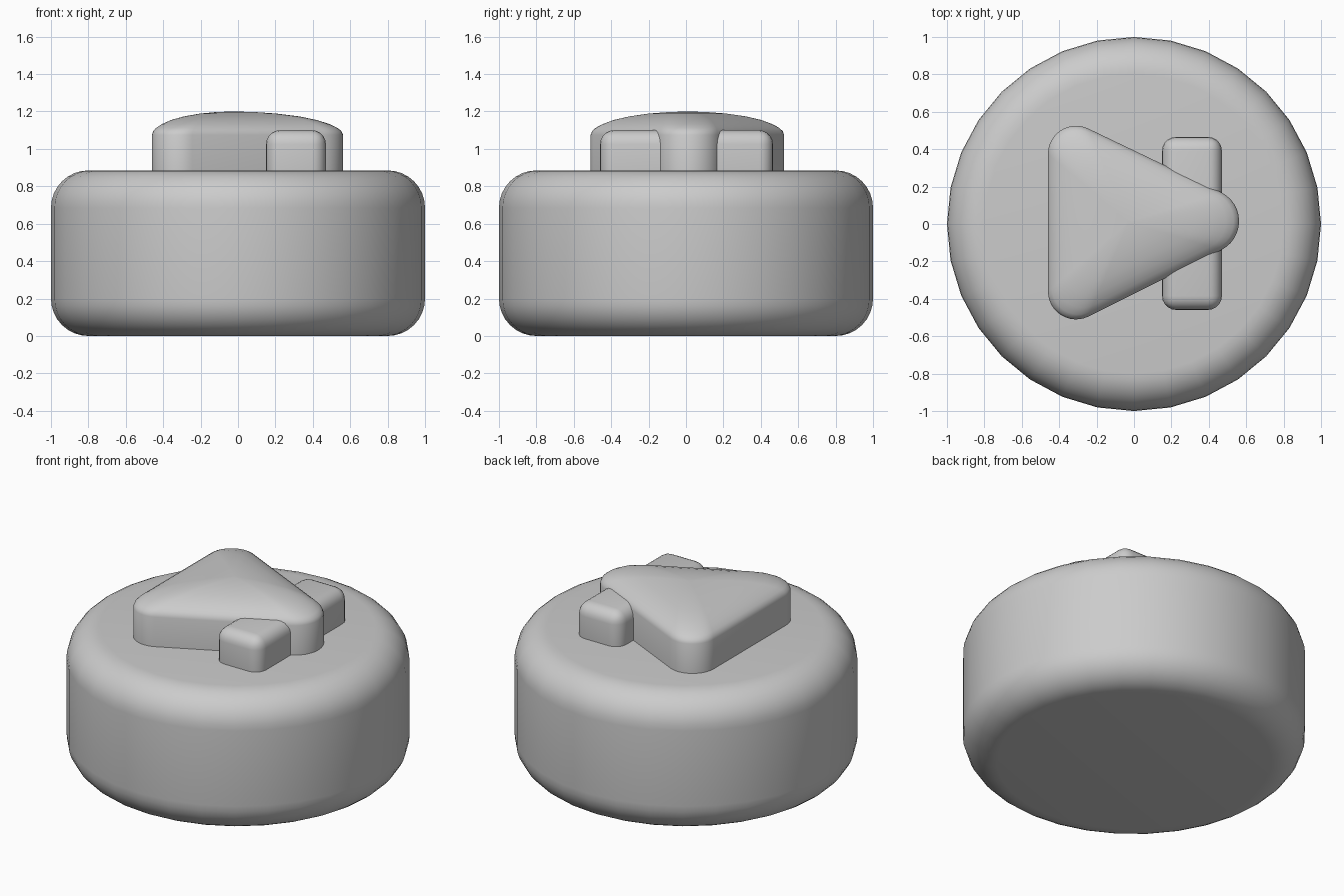
import bpy, bmesh
from math import sin, cos, pi, radians, atan2

if "Cube" in bpy.data.objects:
    bpy.data.objects.remove(bpy.data.objects["Cube"])


def make_object(name, bm, angle=50):
    bmesh.ops.recalc_face_normals(bm, faces=bm.faces)
    mesh = bpy.data.meshes.new(name)
    bm.to_mesh(mesh)
    bm.free()
    obj = bpy.data.objects.new(name, mesh)
    bpy.context.collection.objects.link(obj)
    bpy.ops.object.select_all(action='DESELECT')
    obj.select_set(True)
    bpy.context.view_layer.objects.active = obj
    bpy.ops.object.shade_smooth_by_angle(angle=radians(angle))
    return obj


def loft(name, rings, cap_top=True):
    """Join equal-length rings of points into a closed skin."""
    bm = bmesh.new()
    loops = [[bm.verts.new(p) for p in ring] for ring in rings]
    n = len(loops[0])
    for a, b in zip(loops, loops[1:]):
        for i in range(n):
            j = (i + 1) % n
            bm.faces.new((a[i], a[j], b[j], b[i]))
    bm.faces.new(loops[0][::-1])
    bm.faces.new(loops[-1])
    return make_object(name, bm)


# Round body with rolled top and bottom rims
H, R, SIDES, STEPS = 0.885, 0.2, 32, 8
arc = [(1 - R + R * sin(t), R - R * cos(t))
       for t in (pi / 2 * k / STEPS for k in range(STEPS + 1))]
profile = arc + [(r, H - z) for r, z in reversed(arc)]
loft("round_body", [[(r * cos(2 * pi * i / SIDES), r * sin(2 * pi * i / SIDES), z)
                     for i in range(SIDES)] for r, z in profile])

# Rounded triangle outline: (corner centre x, y, radius, start angle, end angle)
side = atan2(0.9, 0.44)
outline = []
for cx, cy, r, a0, a1 in ((0.39, 0.015, 0.172, -side, side),
                          (-0.31, 0.375, 0.15, side, pi),
                          (-0.31, -0.36, 0.15, pi, 2 * pi - side)):
    for k in range(13):
        a = a0 + (a1 - a0) * k / 12
        outline.append((cx + r * cos(a), cy + r * sin(a)))

# Raised triangle with straight walls and a gently domed top
dome = [(1, 0.86), (1, 1.075), (0.985, 1.095), (0.95, 1.112), (0.88, 1.132),
        (0.76, 1.155), (0.6, 1.174), (0.4, 1.189), (0.2, 1.197), (0.03, 1.2)]
ox, oy = -0.03, 0.01
loft("triangle_pad", [[(ox + (x - ox) * s, oy + (y - oy) * s, z) for x, y in outline]
                      for s, z in dome])

# Soft-edged bar crossing under the triangle tip
bm = bmesh.new()
bmesh.ops.create_cube(bm, size=1)
for v in bm.verts:
    v.co = (0.31 + v.co.x * 0.32, 0.003 + v.co.y * 0.925, 0.93 + v.co.z * 0.34)
bmesh.ops.bevel(bm, geom=bm.edges[:], offset=0.075, segments=5, profile=0.5,
                affect='EDGES')
make_object("cross_bar", bm)
